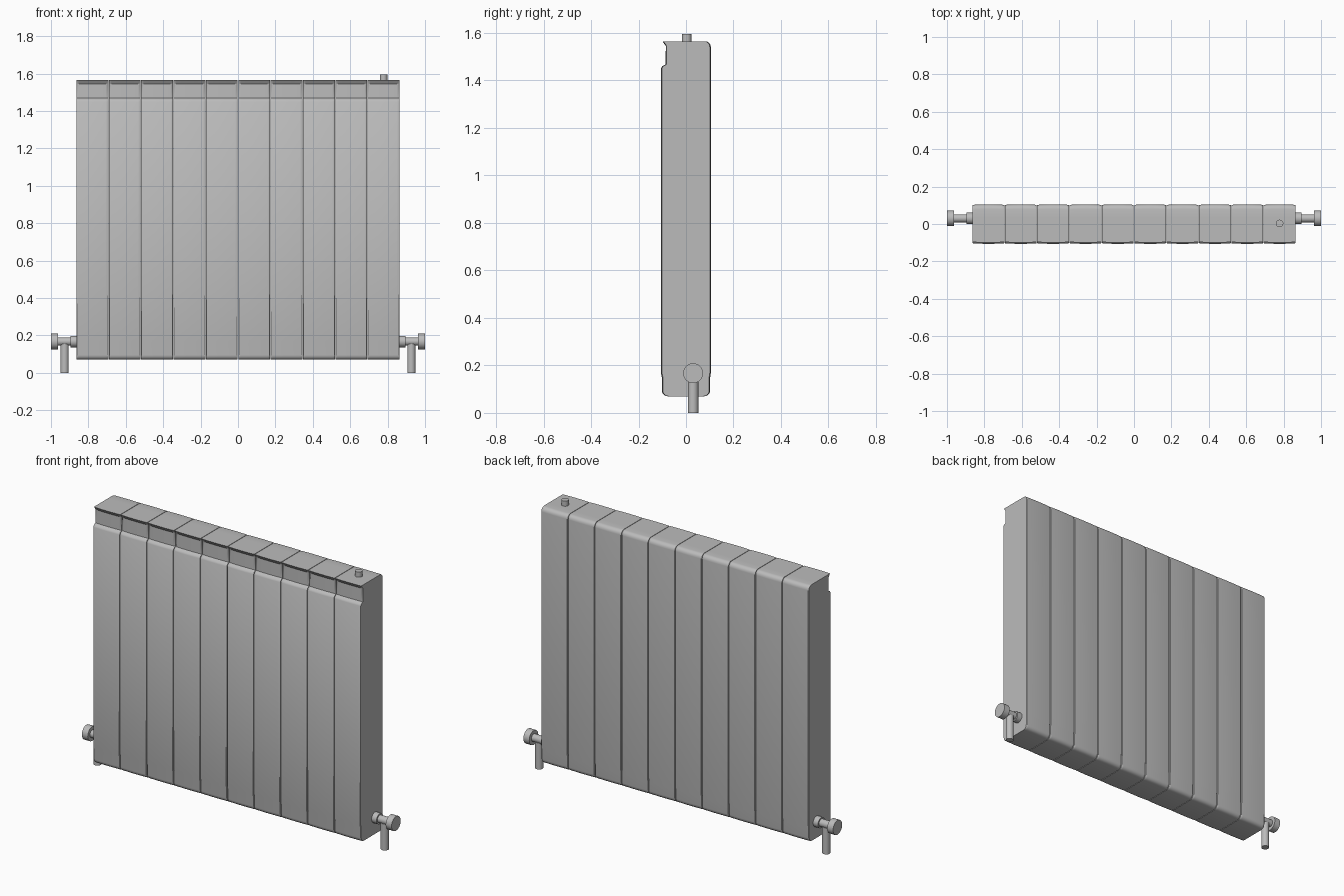
import bpy, bmesh, math
from mathutils import Matrix

if "Cube" in bpy.data.objects:
    bpy.data.objects.remove(bpy.data.objects["Cube"])

grey = bpy.data.materials.new("radiator grey")
grey.diffuse_color = (0.5, 0.5, 0.5, 1)
grey.use_nodes = True
grey.node_tree.nodes["Principled BSDF"].inputs["Base Color"].default_value = grey.diffuse_color


def finish(bm, name):
    bmesh.ops.recalc_face_normals(bm, faces=bm.faces)
    mesh = bpy.data.meshes.new(name)
    bm.to_mesh(mesh)
    bm.free()
    mesh.materials.append(grey)
    return link(mesh, name)


def link(mesh, name):
    ob = bpy.data.objects.new(name, mesh)
    bpy.context.collection.objects.link(ob)
    return ob


def smooth(ob, angle=35):
    bpy.ops.object.select_all(action='DESELECT')
    ob.select_set(True)
    bpy.context.view_layer.objects.active = ob
    bpy.ops.object.shade_smooth_by_angle(angle=math.radians(angle))


def arc(cy, cz, r, a0, a1, n=4):
    return [(cy + r * math.cos(math.radians(a0 + (a1 - a0) * i / n)),
             cz + r * math.sin(math.radians(a0 + (a1 - a0) * i / n))) for i in range(n + 1)]


# Side profile (y, z) of one radiator section
BOTTOM, TOP = 0.07, 1.565
POCKET = (-0.032, 0.037)
profile = arc(-0.077, BOTTOM + 0.025, 0.025, 270, 180)
profile += [(-0.102, 0.15), (-0.106, 0.17), (-0.106, 1.45), (-0.100, 1.46), (-0.086, 1.468),
            (-0.085, 1.545), (-0.099, 1.565)]
profile += [(POCKET[0], TOP), (POCKET[1], TOP)]
profile += arc(0.080, TOP - 0.025, 0.025, 90, 0)
profile += [(0.105, 0.17), (0.102, 0.15)]
profile += arc(0.077, BOTTOM + 0.025, 0.025, 0, -90)

# One section: profile swept across x with a slight crown and rounded side edges
PITCH = 0.173
HALF = PITCH / 2 - 0.0015
stations = [-1, -0.97, -0.84, -0.4, 0, 0.4, 0.84, 0.97, 1]
bm = bmesh.new()
rings = []
for u in stations:
    s = 0.955 if abs(u) == 1 else 1 - 0.025 * u * u
    rings.append([bm.verts.new((u * HALF, y * s if abs(y) > 0.05 else y, z)) for y, z in profile])
n = len(profile)
pocket_faces = []
for i in range(len(stations) - 1):
    for j in range(n):
        k = (j + 1) % n
        f = bm.faces.new((rings[i][j], rings[i][k], rings[i + 1][k], rings[i + 1][j]))
        if profile[j] == (POCKET[0], TOP) and 2 <= i <= 5:
            pocket_faces.append(f)
bm.faces.new(rings[0])
bm.faces.new(rings[-1])
bmesh.ops.recalc_face_normals(bm, faces=bm.faces)
# Recessed pocket in the top
ext = bmesh.ops.extrude_face_region(bm, geom=pocket_faces)
bmesh.ops.translate(bm, vec=(0, 0, -0.05),
                    verts=[g for g in ext["geom"] if isinstance(g, bmesh.types.BMVert)])
section = finish(bm, "section_1")
smooth(section)
section.location.x = -4.5 * PITCH
for i in range(1, 10):
    link(section.data, f"section_{i + 1}").location.x = (i - 4.5) * PITCH


def cylinder(name, a, b, r, axis, centre, sides=24):
    """Cylinder from a to b along the axis; centre holds the other two coordinates."""
    bm = bmesh.new()
    bmesh.ops.create_cone(bm, cap_ends=True, segments=sides, radius1=r, radius2=r, depth=abs(b - a))
    mid = (a + b) / 2
    if axis == 'X':
        m = Matrix.Translation((mid, *centre)) @ Matrix.Rotation(math.pi / 2, 4, 'Y')
    else:
        m = Matrix.Translation((*centre, mid))
    bmesh.ops.transform(bm, matrix=m, verts=bm.verts)
    smooth(finish(bm, name))


# Air vent in the last pocket
cylinder("air_vent", TOP - 0.05, 1.595, 0.02, 'Z', (4.5 * PITCH, 0.003))

# Valves on both ends
VY, VZ = 0.03, 0.167
for side, sx in (("left", -1), ("right", 1)):
    cylinder(f"valve_nut_{side}", sx * 0.86, sx * 0.895, 0.031, 'X', (VY, VZ))
    cylinder(f"valve_neck_{side}", sx * 0.89, sx * 0.965, 0.022, 'X', (VY, VZ))
    cylinder(f"valve_cap_{side}", sx * 0.962, sx * 1.0, 0.042, 'X', (VY, VZ))
    cylinder(f"supply_pipe_{side}", 0, 0.155, 0.022, 'Z', (sx * 0.927, VY))
